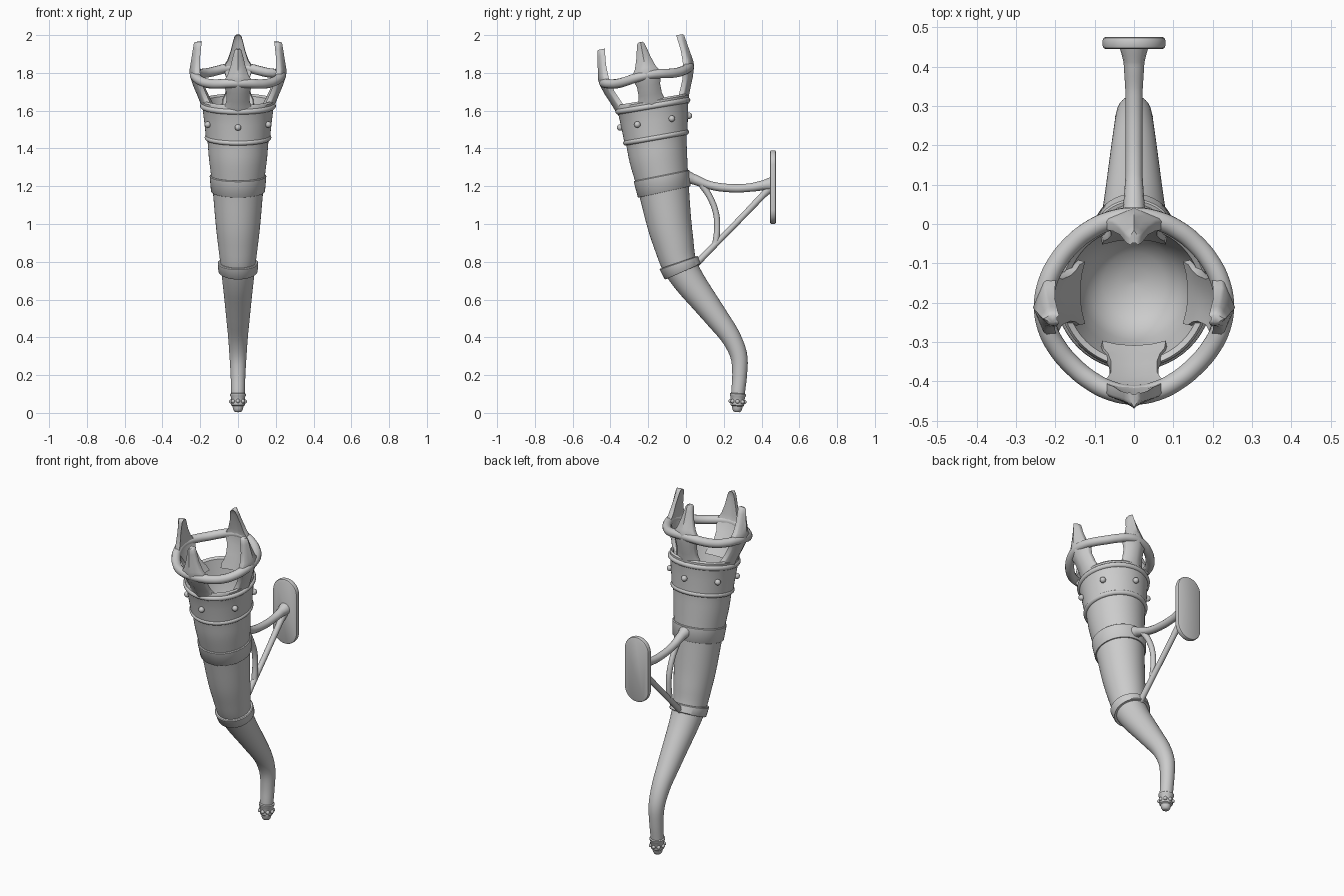
import bpy, bmesh, math
from mathutils import Vector

if "Cube" in bpy.data.objects:
    bpy.data.objects.remove(bpy.data.objects["Cube"])

# Horn axis keys: height z, centre y, backward tilt (deg), radius
KEYS = [(0, .27, -3, .03), (.1, .275, -4, .036), (.2, .284, -2, .039), (.3, .28, 12, .045),
        (.4, .238, 32, .052), (.5, .166, 37, .062), (.6, .09, 36, .072), (.69, .022, 32, .082),
        (.78, -.033, 20, .092), (.9, -.065, 16.5, .107), (1.0, -.087, 15, .118),
        (1.2, -.12, 12, .136), (1.35, -.146, 10.5, .154), (1.455, -.158, 10, .163),
        (1.64, -.177, 9.5, .192), (1.8, -.205, 9.5, .22)]


def axis(z):
    """Smoothly interpolated (y, tilt, r) of the horn at height z."""
    n = len(KEYS)
    i = 0
    while i < n - 2 and z > KEYS[i + 1][0]:
        i += 1
    a, b = KEYS[i], KEYS[i + 1]
    p, q = KEYS[max(i - 1, 0)], KEYS[min(i + 2, n - 1)]
    h = b[0] - a[0]
    t = (z - a[0]) / h
    out = []
    for k in (1, 2, 3):
        m0 = (b[k] - p[k]) / (b[0] - p[0]) * h
        m1 = (q[k] - a[k]) / (q[0] - a[0]) * h
        out.append((2*t**3 - 3*t*t + 1) * a[k] + (t**3 - 2*t*t + t) * m0
                   + (3*t*t - 2*t**3) * b[k] + (t**3 - t*t) * m1)
    return out


def on_horn(z, r, ang):
    """Point at radius r around the horn axis; ang 0 is the front."""
    y, tilt, _ = axis(z)
    t = math.radians(tilt)
    c = -r * math.cos(ang)
    return Vector((r * math.sin(ang), y + c * math.cos(t), z + c * math.sin(t)))


def in_crown(s, r, x):
    """Map crown frame (height s, radial depth r toward back, side x) to world."""
    t = math.radians(10.5)
    return Vector((x, -.18 - s * math.sin(t) + r * math.cos(t),
                   1.635 + s * math.cos(t) + r * math.sin(t)))


def finish(name, bm, angle=40):
    bmesh.ops.recalc_face_normals(bm, faces=bm.faces)
    me = bpy.data.meshes.new(name)
    bm.to_mesh(me)
    bm.free()
    ob = bpy.data.objects.new(name, me)
    bpy.context.collection.objects.link(ob)
    smooth(ob, angle)
    return ob


def smooth(ob, angle=40):
    bpy.ops.object.select_all(action='DESELECT')
    ob.select_set(True)
    bpy.context.view_layer.objects.active = ob
    bpy.ops.object.shade_smooth_by_angle(angle=math.radians(angle))


def skin(bm, rings, loop=False):
    """Bridge consecutive rings of points; cap the ends unless looped."""
    vs = [[bm.verts.new(p) for p in ring] for ring in rings]
    n = len(vs[0])
    for i in range(len(vs) if loop else len(vs) - 1):
        a, b = vs[i], vs[(i + 1) % len(vs)]
        for j in range(n):
            bm.faces.new((a[j], a[(j + 1) % n], b[(j + 1) % n], b[j]))
    if not loop:
        bm.faces.new(vs[0])
        bm.faces.new(vs[-1])


def lathe(name, prof, loop=False, n=56, angle=40):
    bm = bmesh.new()
    skin(bm, [[on_horn(z, r, 2 * math.pi * j / n) for j in range(n)] for z, r in prof], loop)
    return finish(name, bm, angle)


def roll(name, z0, r0, t):
    """Rolled bead around the horn."""
    ring = [2 * math.pi * k / 12 for k in range(12)]
    lathe(name, [(z0 + t * math.sin(a), r0 + t * math.cos(a)) for a in ring], True)


def studs(name, count, z, r, size):
    bm = bmesh.new()
    for k in range(count):
        res = bmesh.ops.create_uvsphere(bm, u_segments=16, v_segments=10, radius=size)
        bmesh.ops.translate(bm, verts=res['verts'], vec=on_horn(z, r, 2 * math.pi * k / count))
    finish(name, bm)


def tube(name, pts, depth, cyclic=False):
    """Smooth rod through (y, z, thickness factor) or (Vector, factor) points."""
    cu = bpy.data.curves.new(name, 'CURVE')
    cu.dimensions = '3D'
    cu.bevel_depth = depth
    cu.bevel_resolution = 4
    cu.use_fill_caps = True
    cu.resolution_u = 10
    sp = cu.splines.new('BEZIER')
    sp.bezier_points.add(len(pts) - 1)
    for bp, p in zip(sp.bezier_points, pts):
        bp.co = p[0] if len(p) == 2 else (0, p[0], p[1])
        bp.radius = p[-1]
        bp.handle_left_type = bp.handle_right_type = 'AUTO'
    sp.use_cyclic_u = cyclic
    ob = bpy.data.objects.new(name, cu)
    bpy.context.collection.objects.link(ob)
    bpy.ops.object.select_all(action='DESELECT')
    ob.select_set(True)
    bpy.context.view_layer.objects.active = ob
    bpy.ops.object.convert(target='MESH')
    smooth(bpy.context.object)


# Curved horn with hollow cup at the top
outer = [(z, axis(z)[2]) for z in [.05 + i * 1.57 / 60 for i in range(61)]]
cup = [(1.65, .192), (1.66, .185), (1.65, .172), (1.55, .155), (1.47, .138),
       (1.42, .115), (1.39, .08), (1.375, .04), (1.37, .005)]
lathe('horn', outer + cup)

# Tip cap
lathe('tip_cap', [(.004, .012), (.008, .02), (.02, .026), (.035, .029), (.04, .036), (.085, .038),
                  (.09, .042), (.1, .043), (.104, .036)])
studs('tip_studs', 8, .06, .037, .011)

# Bands that hold the bracket
for name, z0, z1, r0, r1 in (('lower_band', .747, .797, .104, .107),
                             ('upper_band', 1.17, 1.257, .143, .150)):
    lathe(name, [(z0, r0 - .03), (z0, r0 - .004), (z0 + .004, r0), (z1 - .004, r1),
                 (z1, r1 - .004), (z1, r1 - .03)], True)

# Collar with rolled edges and studs
lathe('collar', [(1.455, .15), (1.455, .170), (1.5, .174), (1.55, .180), (1.6, .186),
                 (1.625, .192), (1.625, .17)], True)
roll('collar_lower_bead', 1.458, .163, .014)
roll('collar_upper_bead', 1.625, .186, .015)
studs('collar_studs', 6, 1.542, .185, .017)

# Crown spikes: height, outer radius, half width
SPIKE = [(-.03, .185, .085), (0, .198, .082), (.02, .205, .07), (.05, .217, .062), (.1, .238, .062),
         (.125, .246, .07), (.15, .254, .078), (.175, .257, .07), (.195, .255, .056),
         (.25, .246, .038), (.3, .238, .026), (.325, .234, .019), (.334, .229, .01)]
for k, name in enumerate(('front_spike', 'right_spike', 'back_spike', 'left_spike')):
    a = k * math.pi / 2
    ca, sa = math.cos(a), math.sin(a)
    bm = bmesh.new()
    rings = []
    for s, R, w in SPIKE:
        d = .012 + w * .22
        t = .030 if s < .2 else .024
        sec = [(0, R), (w * .5, R - d * .55), (w * .92, R - d), (w, R - d - .008), (w * .95, R - d - t),
               (w * .5, R - d * .7 - t), (0, R - d * .6 - t)]
        sec += [(-x, r) for x, r in reversed(sec[1:6])] + [(-w * .5, R - d * .55)]
        sec = sec[:12]
        rings.append([in_crown(s, -r * ca + x * sa, r * sa + x * ca) for x, r in sec])
    skin(bm, rings)
    finish(name, bm, 50)

# Crown hoop, dipping slightly between spikes
hoop = []
for k in range(24):
    a = 2 * math.pi * k / 24
    c4 = math.cos(4 * a)
    r = .226 + .004 * c4
    hoop.append((in_crown(.148 + .008 * c4, -r * math.cos(a), r * math.sin(a)), 1))
tube('crown_hoop', hoop, .025, True)

# Wall bracket arms
tube('upper_arm', [(0, 1.248, 1.7), (.04, 1.237, 1.25), (.12, 1.207, 1), (.23, 1.19, 1),
                   (.34, 1.193, 1), (.41, 1.205, 1.2), (.455, 1.212, 1.7)], .022)
tube('diagonal_strut', [(.05, .785, 1.1), (.16, .897, 1), (.3, 1.04, 1), (.41, 1.155, 1.1),
                        (.45, 1.195, 1.5)], .016)
tube('inner_brace', [(.08, 1.215, 1.2), (.125, 1.145, 1), (.158, 1.06, 1), (.165, .98, 1),
                     (.158, .9, 1.1)], .016)

# Oval wall plate with softened rim
bm = bmesh.new()
rings = []
for y, inset in ((.445, .008), (.448, .002), (.453, 0), (.468, 0), (.473, .002), (.476, .008)):
    ring = []
    for k in range(40):
        a = 2 * math.pi * (k + .5) / 40
        r = .08 - inset
        ring.append((r * math.cos(a), y, 1.195 + math.copysign(.115, math.sin(a)) + r * math.sin(a)))
    rings.append(ring)
skin(bm, rings)
finish('wall_plate', bm)
